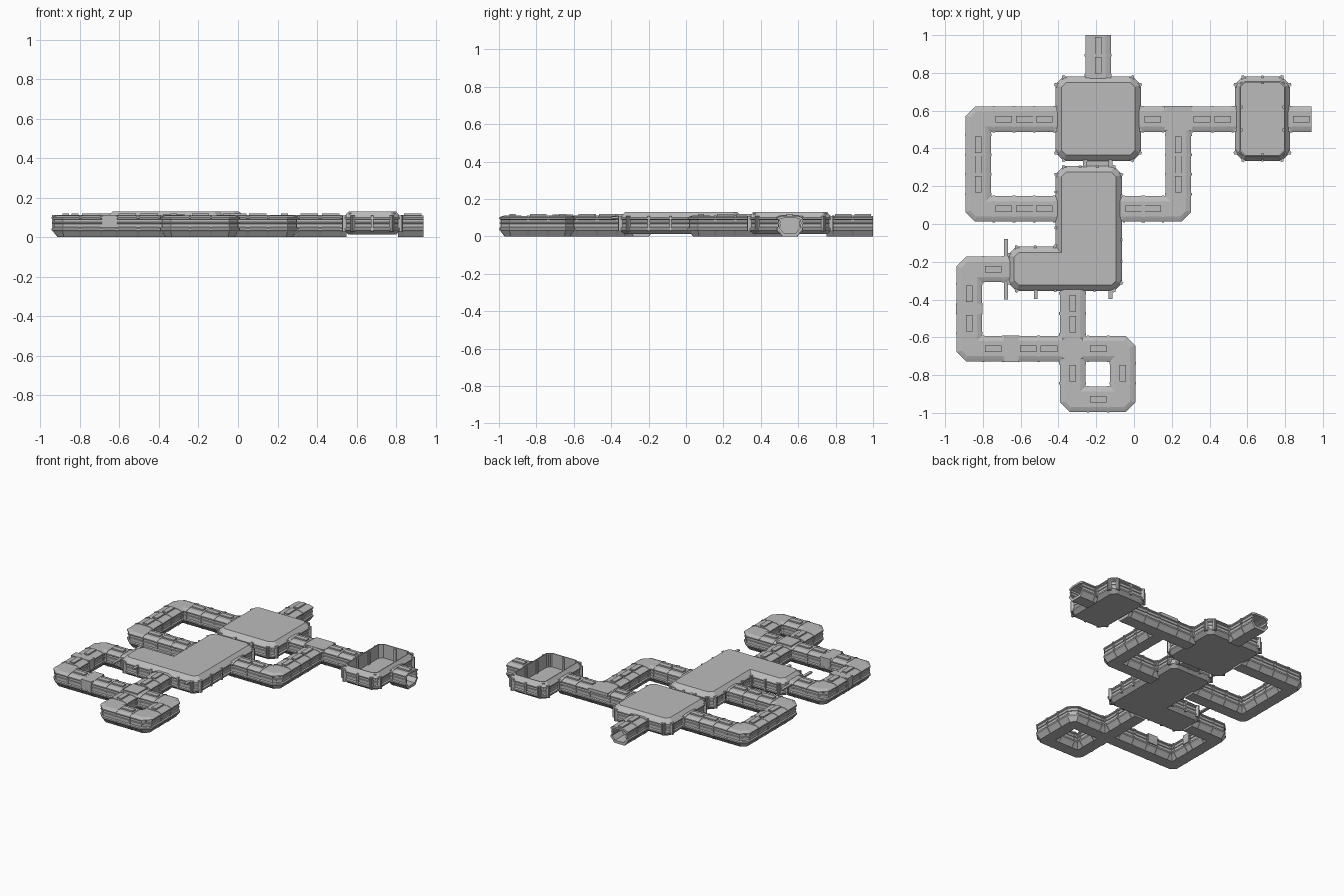
import bpy, bmesh, math
from mathutils import Vector, Matrix

if "Cube" in bpy.data.objects:
    bpy.data.objects.remove(bpy.data.objects["Cube"])

grey = bpy.data.materials.new("hull grey")
grey.diffuse_color = (0.5, 0.5, 0.5, 1)
grey.use_nodes = True
grey.node_tree.nodes["Principled BSDF"].inputs["Base Color"].default_value = grey.diffuse_color


def finish(bm, name):
    bmesh.ops.remove_doubles(bm, verts=bm.verts, dist=1e-5)
    bmesh.ops.recalc_face_normals(bm, faces=bm.faces)
    me = bpy.data.meshes.new(name)
    bm.to_mesh(me)
    bm.free()
    me.materials.append(grey)
    ob = bpy.data.objects.new(name, me)
    bpy.context.collection.objects.link(ob)
    return ob


def box(bm, x, y, z0, z1, sx, sy, angle=0):
    m = (Matrix.Translation((x, y, (z0 + z1) / 2)) @ Matrix.Rotation(angle, 4, 'Z')
         @ Matrix.Diagonal((sx, sy, z1 - z0, 1)))
    bmesh.ops.create_cube(bm, size=1, matrix=m)


def skin(bm, rings):
    """Join equal closed rings of points and cap both ends."""
    vs = [[bm.verts.new(p) for p in r] for r in rings]
    n = len(vs[0])
    for a, b in zip(vs, vs[1:]):
        for i in range(n):
            j = (i + 1) % n
            bm.faces.new((a[i], a[j], b[j], b[i]))
    bm.faces.new(vs[0])
    bm.faces.new(vs[-1])


# Corridor cross-section: keel, two side rails, a thin middle rail, sloped roof
HALF = [(.04, 0), (.06, .028), (.067, .035), (.067, .045), (.06, .05),
        (.06, .066), (.064, .068), (.064, .074), (.06, .076), (.06, .088),
        (.067, .092), (.067, .1), (.055, .105), (.04, .11)]
LOOP = HALF + [(-s, z) for s, z in reversed(HALF)]
RIB = [(s * 1.06, max(0, .065 + (z - .065) * 1.05)) for s, z in LOOP]
BORE = [(s * .82, .065 + (z - .065) * .72) for s, z in LOOP]


def sweep(bm, path, prof=LOOP, open_end=False):
    """Sweep a section along a right-angled path with cut outer corners."""
    P = [Vector(p) for p in path]
    D = [(b - a).normalized() for a, b in zip(P, P[1:])]
    N = [Vector((-d.y, d.x)) for d in D]

    def straight(p, n, pr):
        return [(*(p + s * n), z) for s, z in pr]

    rings = [straight(P[0], N[0], prof)]
    for i in range(1, len(P) - 1):
        d1, d2 = D[i - 1], D[i]
        turn = d1.x * d2.y - d1.y * d2.x
        ra, rb = [], []
        for s, z in prof:
            m = P[i] + s * (N[i - 1] + N[i])
            k = max(0, -s * turn) * .75
            ra.append((*(m - k * d1), z))
            rb.append((*(m + k * d2), z))
        rings += [ra, rb]
    rings.append(straight(P[-1], N[-1], prof))
    if open_end:
        rings.append(straight(P[-1], N[-1], BORE))
        rings.append(straight(P[-1] - .1 * D[-1], N[-1], BORE))
    skin(bm, rings)


corridors = {
    "west_loop_corridor": [(-.38, .555), (-.825, .555), (-.825, .08), (-.38, .08)],
    "east_corridor": [(0, .555), (.55, .555)],
    "east_branch_corridor": [(.235, .555), (.235, .08), (-.1, .08)],
    "east_open_corridor": [(.81, .555), (.94, .555)],
    "north_open_corridor": [(-.19, .75), (-.19, 1)],
    "south_loop_corridor": [(-.325, -.33), (-.325, -.928), (-.06, -.928), (-.06, -.66),
                            (-.872, -.66), (-.872, -.24), (-.64, -.24)],
}
for name, path in corridors.items():
    bm = bmesh.new()
    sweep(bm, path, open_end="open" in name)
    finish(bm, name)

# Roof hatches on each corridor segment, with ribs at the segment joints
along_x = {.555: (-.69, -.58, -.475, .1, .36, .47, .885), .08: (-.69, -.58, -.475, 0, .1),
           -.928: (-.19,), -.66: (-.19, -.45, -.56, -.745), -.24: (-.745,)}
along_y = {-.825: (.42, .315, .21), .235: (.42, .315, .21), -.19: (.84, .945),
           -.325: (-.42, -.53, -.79), -.06: (-.79,), -.872: (-.525, -.37)}
hatches, ribs = bmesh.new(), bmesh.new()
spots = [(x, y, Vector((1, 0))) for y, xs in along_x.items() for x in xs]
spots += [(x, y, Vector((0, 1))) for x, ys in along_y.items() for y in ys]
for x, y, d in spots:
    a = math.atan2(d.y, d.x)
    box(hatches, x, y, .1, .119, .088, .034, a)
    for e in (-.053, .053):
        c = Vector((x, y)) + d * e
        if max(c.x, c.y - .06) < .937:
            sweep(ribs, [c - d * .006, c + d * .006], RIB)
finish(hatches, "roof_hatches")
finish(ribs, "corridor_ribs")

# Crossing cap, T-junction cap and plain filler segments
bm = bmesh.new()
box(bm, -.325, -.66, .09, .117, .11, .11)
box(bm, .235, .56, .09, .112, .145, .13)
finish(bm, "junction_caps")
bm = bmesh.new()
box(bm, -.65, -.66, .048, .112, .075, .142)
box(bm, -.872, -.45, .048, .112, .142, .055)
finish(bm, "filler_segments")


def outline(pts, cut=.045):
    """Cut the convex corners of a counter-clockwise plan."""
    out, n = [], len(pts)
    for i in range(n):
        p, a, b = Vector(pts[i]), Vector(pts[i - 1]), Vector(pts[(i + 1) % n])
        d1, d2 = (p - a).normalized(), (b - p).normalized()
        if d1.x * d2.y - d1.y * d2.x > 0:
            out += [p - d1 * cut, p + d2 * cut]
        else:
            out.append(p)
    return out


def inset(pts, d):
    out, n = [], len(pts)
    for i in range(n):
        d1 = (pts[i] - pts[i - 1]).normalized()
        d2 = (pts[(i + 1) % n] - pts[i]).normalized()
        n1, n2 = Vector((-d1.y, d1.x)), Vector((-d2.y, d2.x))
        out.append(pts[i] + d * (n1 + n2) / (1 + n1.dot(n2)))
    return out


# Room wall profile as (inset, height)
WALL = [(.03, .012), (.012, .028), (.004, .035), (.004, .045), (.012, .05),
        (.012, .066), (.008, .068), (.008, .074), (.012, .076), (.012, .088),
        (.004, .092), (.004, .1), (.012, .108)]
ROOF = [(.036, .13)]
OPEN = [(.03, .13), (.036, .13), (.036, .035)]


def room(name, pts, top):
    plan = outline(pts)
    bm = bmesh.new()
    skin(bm, [[(p.x, p.y, z) for p in inset(plan, d)] for d, z in WALL + top])
    finish(bm, name)
    # upright posts along every long wall, also inside the roofless room
    bm = bmesh.new()
    for a, b in zip(plan, plan[1:] + plan[:1]):
        d = b - a
        length = d.length
        ang = math.atan2(d.y, d.x)
        nrm = Vector((-d.y, d.x)).normalized()
        count = max(1, round(length / .107))
        for i in range(count + 1):
            c = a + d * i / count
            o = c + nrm * .01
            box(bm, o.x, o.y, .028, .108, .012, .02, ang)
            if top is OPEN and length > .1:
                o = c + nrm * .038
                box(bm, o.x, o.y, .03, .122, .016, .012, ang)
    finish(bm, name + "_posts")


room("north_room", [(-.42, .33), (.04, .33), (.04, .785), (-.42, .785)], ROOF)
room("l_shaped_room", [(-.67, -.36), (-.06, -.36), (-.06, .31), (-.42, .31),
                       (-.42, -.115), (-.67, -.115)], ROOF)
room("east_roofless_room", [(.53, .33), (.83, .33), (.83, .785), (.53, .785)], OPEN)

# Doorway between the two large rooms, and loose beams at the room edges
bm = bmesh.new()
box(bm, -.19, .32, .03, .095, .14, .06)
finish(bm, "doorway")
bm = bmesh.new()
for x, y in ((-.26, .32), (-.125, .32), (-.52, -.37), (-.125, -.37)):
    box(bm, x, y, .095, .105, .02, .055)
box(bm, -.678, -.24, .09, .1, .02, .32)
finish(bm, "edge_beams")
